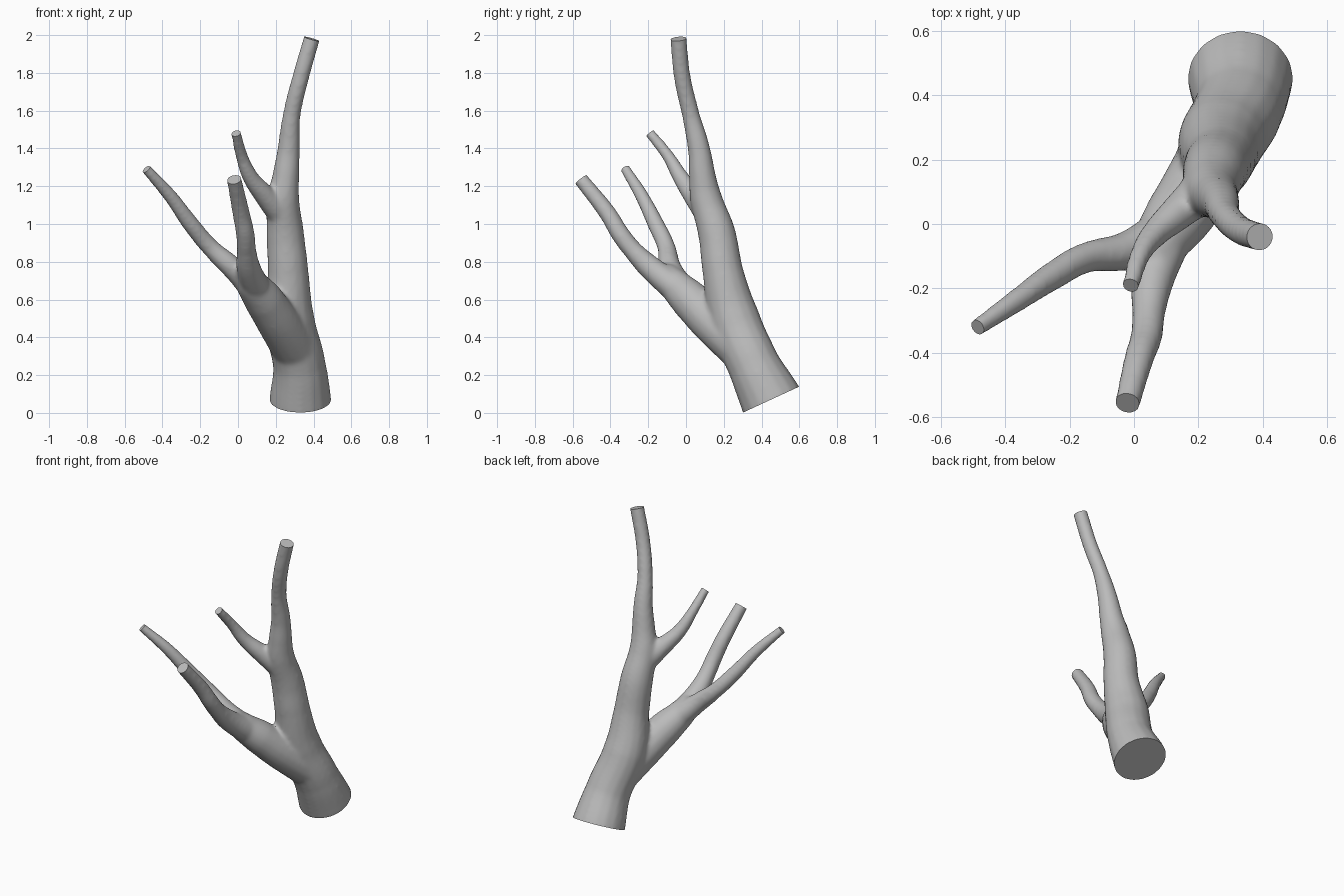
import bpy, bmesh, math
from mathutils import Vector

cube = bpy.data.objects.get("Cube")
if cube:
    bpy.data.objects.remove(cube, do_unlink=True)

# Bark colour
bark = bpy.data.materials.new("grey_bark")
bark.use_nodes = True
bark.diffuse_color = (0.5, 0.5, 0.5, 1)
bark.node_tree.nodes["Principled BSDF"].inputs["Base Color"].default_value = (0.5, 0.5, 0.5, 1)

# Each limb is a path of (x, y, z, radius)
trunk = [(.33, .45, .07, .165), (.325, .36, .25, .14), (.27, .255, .5, .135),
         (.265, .195, .75, .108), (.25, .163, .95, .1), (.24, .105, 1.14, .085),
         (.253, .087, 1.25, .072), (.268, .07, 1.39, .06), (.285, .025, 1.58, .047),
         (.333, -.02, 1.78, .045), (.39, -.04, 1.98, .044)]
fork = [(.31, .31, .33, .125), (.215, .14, .48, .115), (.135, .02, .6, .105),
        (.07, -.07, .69, .085), (.04, -.12, .75, .06)]
front_branch = [(.1, -.04, .65, .08), (.055, -.19, .77, .065), (.045, -.28, .86, .052),
                (.038, -.35, .95, .05), (.018, -.41, 1.05, .047), (-.02, -.555, 1.235, .04)]
side_branch = [(.1, -.03, .65, .08), (-.03, -.085, .77, .06), (-.15, -.105, .88, .048),
               (-.25, -.16, 1.0, .045), (-.36, -.235, 1.15, .037), (-.485, -.32, 1.29, .028)]
twig = [(.22, .11, 1.06, .07), (.13, .03, 1.165, .055), (.065, -.03, 1.25, .043),
        (.02, -.095, 1.36, .033), (-.01, -.19, 1.48, .028)]
EXTRA = 0.08


def end_cut(path, flip=False):
    """Point, outward direction and radius at one end of a path."""
    a, b = (path[0], path[1]) if flip else (path[-1], path[-2])
    return Vector(a[:3]), (Vector(a[:3]) - Vector(b[:3])).normalized(), a[3]


# Sawn ends: the trunk base and the four tips
base = (Vector((.33, .45, .07)), Vector((0, .42, -.91)).normalized(), .165)
cuts = [base] + [end_cut(p) for p in (trunk, front_branch, side_branch, twig)]

# Rounded limbs with varying radius, run a little past their cuts
curve = bpy.data.curves.new("branch", 'CURVE')
curve.dimensions = '3D'
curve.bevel_depth = 1.0
curve.bevel_resolution = 6
curve.use_fill_caps = True
curve.resolution_u = 10


def past(cut):
    p = cut[0] + cut[1] * EXTRA
    return (*p, cut[2])


for path in (trunk, fork, front_branch, side_branch, twig):
    pts = list(path)
    if path is trunk:
        pts.insert(0, past(base))
    if path is not fork:
        pts.append(past(end_cut(path)))
    spline = curve.splines.new('BEZIER')
    spline.bezier_points.add(len(pts) - 1)
    for bp, (x, y, z, r) in zip(spline.bezier_points, pts):
        bp.co = (x, y, z)
        bp.radius = r
        bp.handle_left_type = bp.handle_right_type = 'AUTO'

branch = bpy.data.objects.new("branch", curve)
bpy.context.collection.objects.link(branch)
bpy.ops.object.select_all(action='DESELECT')
branch.select_set(True)
bpy.context.view_layer.objects.active = branch
bpy.ops.object.convert(target='MESH')
branch = bpy.context.view_layer.objects.active

# Fuse the limbs and soften the crotches
remesh = branch.modifiers.new("fuse", 'REMESH')
remesh.mode = 'VOXEL'
remesh.voxel_size = 0.011
smooth = branch.modifiers.new("soften", 'SMOOTH')
smooth.factor = 0.5
smooth.iterations = 14
for name in ("fuse", "soften"):
    bpy.ops.object.modifier_apply(modifier=name)

# Saw off each end flat and cap it
bm = bmesh.new()
bm.from_mesh(branch.data)
for point, normal, radius in cuts:
    reach = radius + EXTRA + 0.05
    faces = [f for f in bm.faces if (f.calc_center_median() - point).length < reach]
    edges = {e for f in faces for e in f.edges}
    verts = {v for f in faces for v in f.verts}
    bmesh.ops.bisect_plane(bm, geom=list(verts) + list(edges) + faces, dist=1e-5,
                           plane_co=point, plane_no=normal, clear_outer=True)
    rim = [e for e in bm.edges if e.is_boundary]
    bmesh.ops.holes_fill(bm, edges=rim, sides=0)
bmesh.ops.recalc_face_normals(bm, faces=bm.faces)
bm.to_mesh(branch.data)
bm.free()

branch.data.materials.clear()
branch.data.materials.append(bark)
bpy.ops.object.shade_smooth_by_angle(angle=math.radians(40))
